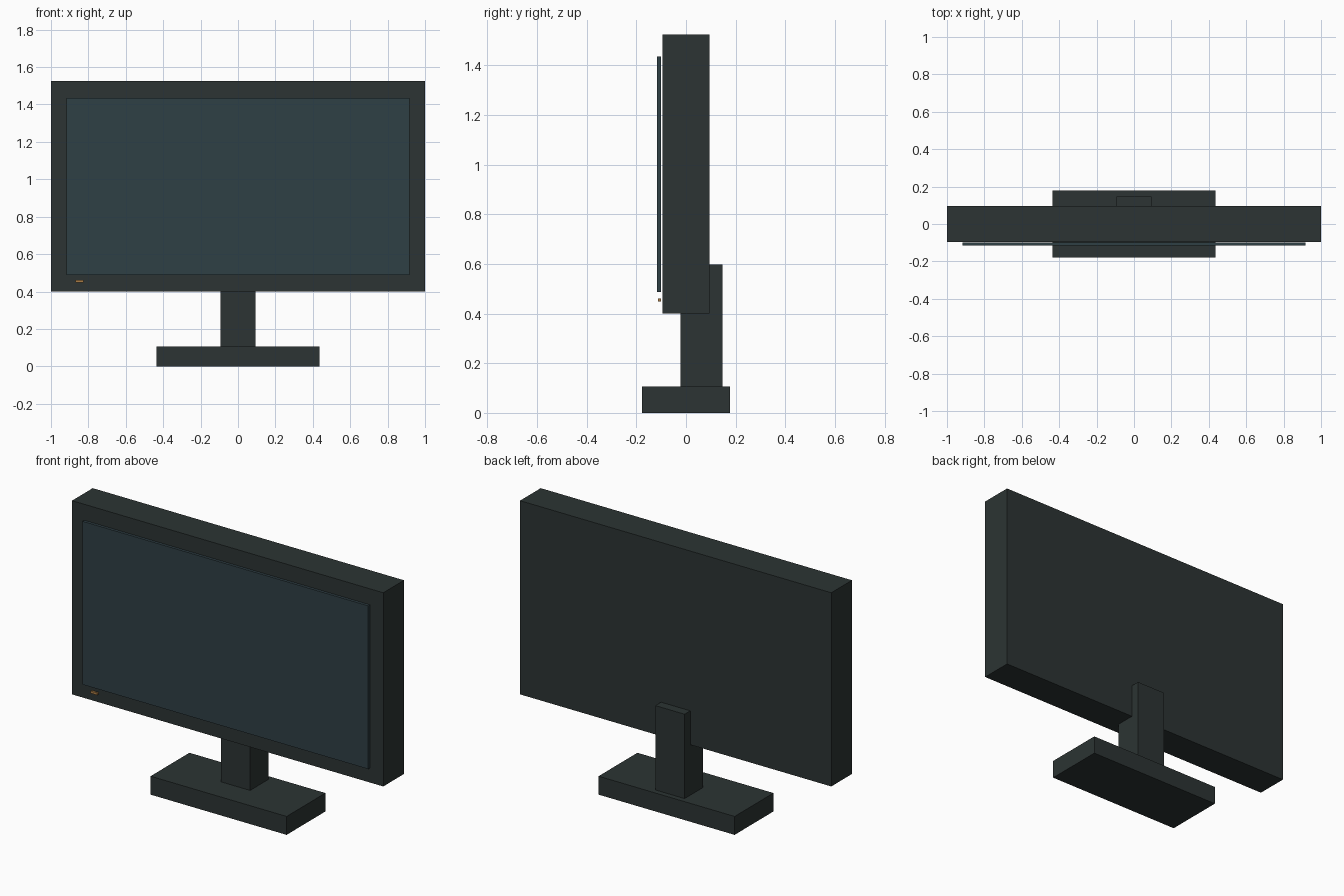
import bpy

if "Cube" in bpy.data.objects:
    bpy.data.objects.remove(bpy.data.objects["Cube"])


def material(name, color):
    mat = bpy.data.materials.new(name)
    mat.diffuse_color = (*color, 1)
    mat.use_nodes = True
    mat.node_tree.nodes["Principled BSDF"].inputs["Base Color"].default_value = mat.diffuse_color
    return mat


def box(name, x, y, z, mat):
    """Box from (min, max) ranges on each axis."""
    ranges = (x, y, z)
    bpy.ops.mesh.primitive_cube_add(size=1, location=[(a + b) / 2 for a, b in ranges])
    obj = bpy.context.object
    obj.name = name
    obj.scale = [b - a for a, b in ranges]
    bpy.ops.object.transform_apply(location=False, rotation=False, scale=True)
    obj.data.materials.append(mat)
    return obj


casing = material("dark_casing", (0.025, 0.034, 0.033))
glass = material("screen_glass", (0.028, 0.050, 0.060))
amber = material("amber_light", (0.40, 0.20, 0.06))

# Stand
box("stand_base", (-0.437, 0.437), (-0.178, 0.178), (0, 0.107), casing)
box("stand_neck", (-0.094, 0.094), (-0.023, 0.147), (0.107, 0.597), casing)

# Display housing
box("housing", (-1, 1), (-0.095, 0.095), (0.40, 1.525), casing)

# Screen panel and power light, set just off the housing front
box("screen", (-0.918, 0.918), (-0.116, -0.100), (0.487, 1.435), glass)
box("power_light", (-0.868, -0.826), (-0.112, -0.101), (0.448, 0.461), amber)
